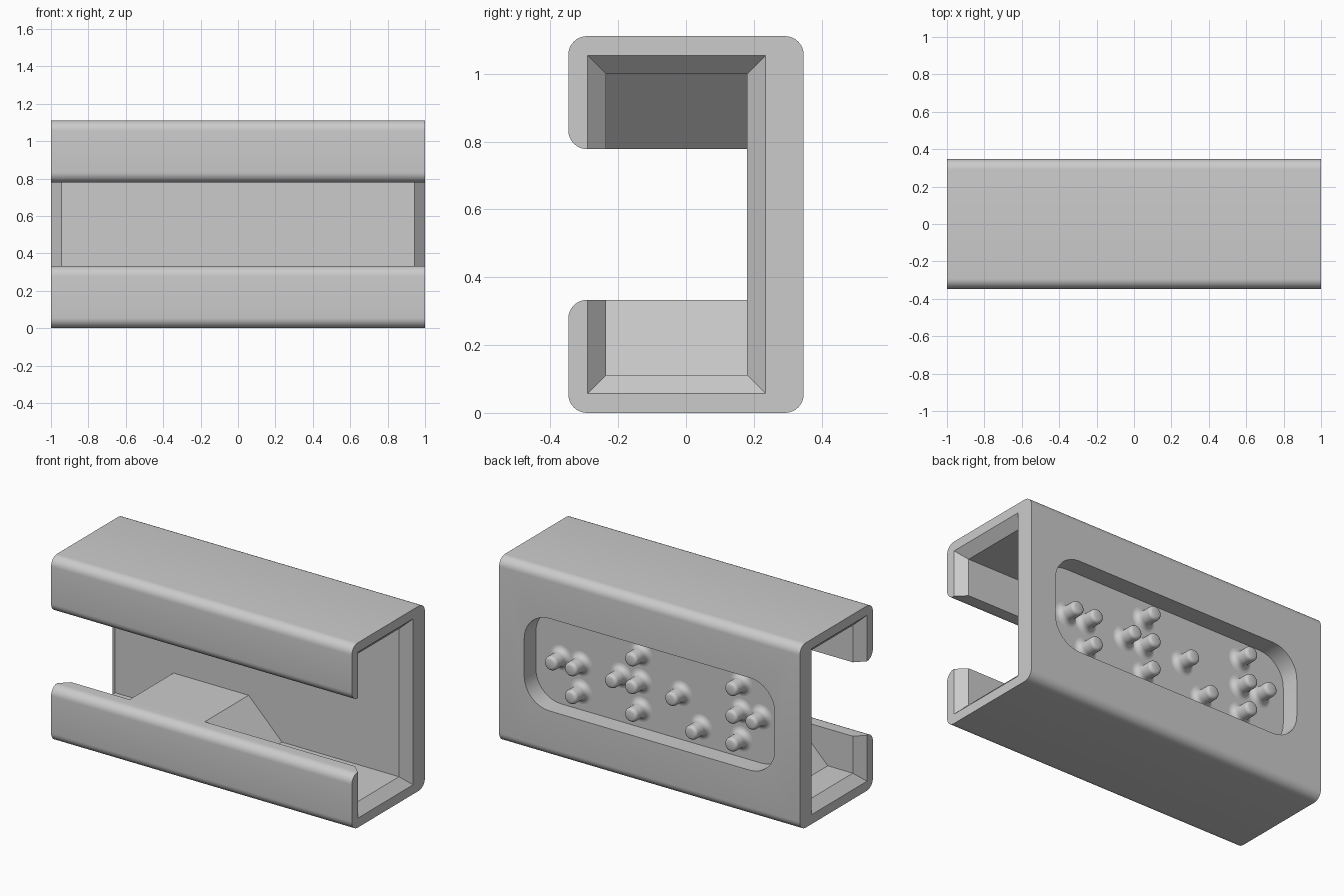
import bpy, bmesh, math
from mathutils import Matrix, Vector

cube = bpy.data.objects.get("Cube")
if cube:
    bpy.data.objects.remove(cube)

U = 2 / 36                      # design module
HEIGHT, HALF_Y = 20 * U, 6.25 * U
MID_Z = HEIGHT / 2

grey = bpy.data.materials.new("light_grey")
grey.use_nodes = True
colour = (0.6, 0.6, 0.6, 1)
grey.diffuse_color = colour
grey.node_tree.nodes["Principled BSDF"].inputs["Base Color"].default_value = colour


def finish(name, bm, smooth=True):
    bmesh.ops.recalc_face_normals(bm, faces=bm.faces[:])
    mesh = bpy.data.meshes.new(name)
    bm.to_mesh(mesh)
    bm.free()
    mesh.materials.append(grey)
    obj = bpy.data.objects.new(name, mesh)
    bpy.context.collection.objects.link(obj)
    if smooth:
        smooth_by_angle(obj)
    return obj


def smooth_by_angle(obj):
    bpy.ops.object.select_all(action='DESELECT')
    obj.select_set(True)
    bpy.context.view_layer.objects.active = obj
    bpy.ops.object.shade_smooth_by_angle(angle=math.radians(35))


def loft(bm, rings):
    """Skin a list of equal rings and cap both ends."""
    loops = [[bm.verts.new(p) for p in ring] for ring in rings]
    n = len(loops[0])
    for a, b in zip(loops, loops[1:]):
        for i in range(n):
            j = (i + 1) % n
            bm.faces.new((a[i], a[j], b[j], b[i]))
    bm.faces.new(loops[0])
    bm.faces.new(loops[-1])


def arc(cx, cy, r, start, sweep=90, steps=8):
    angles = [math.radians(start + sweep * i / steps) for i in range(steps + 1)]
    return [(cx + r * math.cos(a), cy + r * math.sin(a)) for a in angles]


def channel_section(x, grow):
    """C-shaped section; grow widens the inside of the channel."""
    y, r = HALF_Y - U, U
    pts = arc(-y, 5 * U, r, 90) + arc(-y, U, r, 180)
    pts += arc(y, U, r, 270) + arc(y, HEIGHT - U, r, 0)
    pts += arc(-y, HEIGHT - U, r, 90) + arc(-y, 15 * U, r, 180)
    front, back = -HALF_Y + 2 * U - grow, HALF_Y - 3 * U + grow
    low, high = 2 * U - grow, HEIGHT - 2 * U + grow
    pts += [(front, 14 * U), (front, high), (back, high),
            (back, low), (front, low), (front, 6 * U)]
    return [(x, py, pz) for py, pz in pts]


# Channel body with chamfered mouths (lip edge kept just clear of the arc end)
bm = bmesh.new()
mouth = U * 0.98
loft(bm, [channel_section(x, g) for x, g in
          ((-1, mouth), (-1 + U, 0), (1 - U, 0), (1, mouth))])
body = finish("channel_body", bm, smooth=False)

# Rounded recess cut in the back wall
bm = bmesh.new()
hx, hz, r = 12 * U, 2 * U, 3 * U
outline = []
for sx, sz, start in ((1, 1, 0), (-1, 1, 90), (-1, -1, 180), (1, -1, 270)):
    outline += arc(sx * hx, MID_Z + sz * hz, r, start)
loft(bm, [[(x, y, z) for x, z in outline] for y in (HALF_Y - 2 * U, HALF_Y + U)])
cutter = finish("recess_cutter", bm, smooth=False)
cutter.hide_render = True
cut = body.modifiers.new("recess", 'BOOLEAN')
cut.operation, cut.object, cut.solver = 'DIFFERENCE', cutter, 'EXACT'
bpy.context.view_layer.objects.active = body
body.select_set(True)
bpy.ops.object.modifier_apply(modifier=cut.name)
bpy.data.objects.remove(cutter)
smooth_by_angle(body)

# Ramped stop blocks on the floor and the ceiling
for name, flip in (("floor_stop", False), ("ceiling_stop", True)):
    ramp = [(-14 * U, 2 * U), (-10 * U, 6 * U), (-U, 6 * U), (3 * U, 2 * U)]
    bm = bmesh.new()
    loft(bm, [[(x, y, HEIGHT - z if flip else z) for x, z in ramp]
              for y in (-HALF_Y + 2 * U, HALF_Y - 3 * U)])
    finish(name, bm, smooth=False)

# Round-ended pins with flared roots, standing on the recess floor
PITCH, ROW = 2 / 15, 3 * U
pins = [(5, 0), (4, 0), (4, -1), (2, 0), (1, 1), (1, 0), (1, -1),
        (-1, 0), (-2, -1), (-4, 1), (-4, 0), (-4, -1), (-5, 0)]
root, stem, length, dome = 0.075, 0.042, 0.105, 0.02
profile = [(root - (root - stem) * math.sin(t), 0.033 * (1 - math.cos(t)))
           for t in (math.pi / 2 * i / 6 for i in range(7))]
profile += [(stem - dome + a, length - dome + b)
            for a, b in arc(0, 0, dome, 0, 80, 4)]
SIDES = 24
for n, (col, row) in enumerate(pins):
    bm = bmesh.new()
    rings = []
    for rad, h in profile:
        circle = arc(0, 0, rad, 0, 360, SIDES)[:-1]
        rings.append([(a, h, b) for a, b in circle])
    loft(bm, rings)
    pin = finish(f"pin_{n + 1}", bm)
    pin.location = (col * PITCH, HALF_Y - 2 * U, MID_Z + row * ROW)
